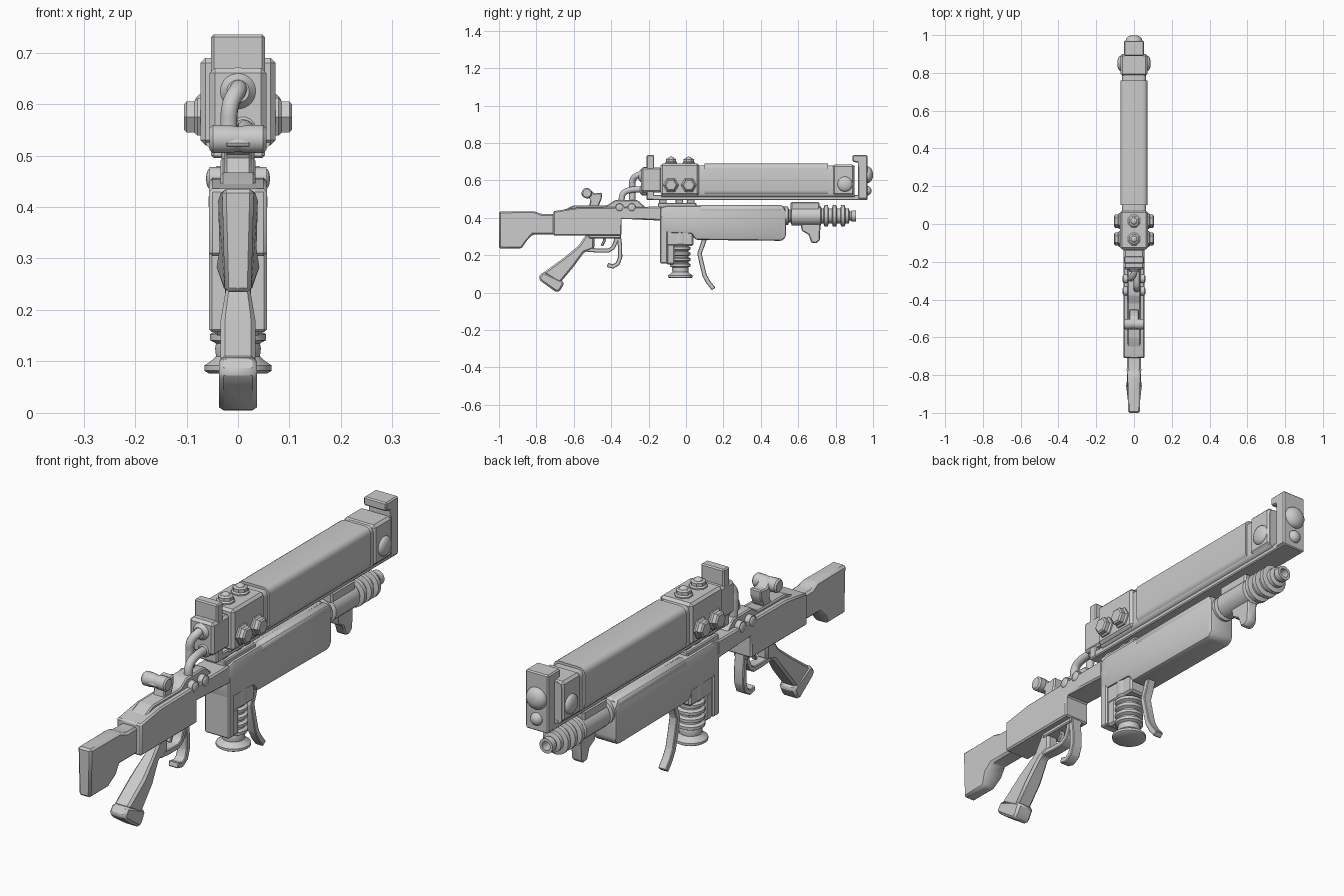
import bpy, bmesh, math
from mathutils import Vector

cube = bpy.data.objects.get("Cube")
if cube:
    bpy.data.objects.remove(cube, do_unlink=True)

GREY = (0.6, 0.6, 0.6, 1.0)
metal = bpy.data.materials.new("plain grey")
metal.use_nodes = True
metal.diffuse_color = GREY
metal.node_tree.nodes["Principled BSDF"].inputs["Base Color"].default_value = GREY


def activate(obj):
    for other in bpy.context.selected_objects:
        other.select_set(False)
    obj.select_set(True)
    bpy.context.view_layer.objects.active = obj


def finish(name, bm, bevel=0, segments=1, edge_rule=None):
    """Bevel the chosen edges and turn the bmesh into a shaded object."""
    bmesh.ops.recalc_face_normals(bm, faces=bm.faces)
    if bevel:
        edges = [e for e in bm.edges if edge_rule is None or edge_rule(e)]
        bmesh.ops.bevel(bm, geom=edges, offset=bevel, segments=segments,
                        profile=0.5, affect='EDGES', clamp_overlap=True)
    mesh = bpy.data.meshes.new(name)
    bm.to_mesh(mesh)
    bm.free()
    mesh.materials.append(metal)
    obj = bpy.data.objects.new(name, mesh)
    bpy.context.collection.objects.link(obj)
    activate(obj)
    bpy.ops.object.shade_smooth_by_angle(angle=math.radians(35))
    return obj


def along_y(edge):
    d = edge.verts[0].co - edge.verts[1].co
    return abs(d.y) > 0.9 * d.length


def block(name, half, y, z, bevel=0.006, segments=1, edge_rule=None):
    """Box centred on x, spanning the given y and z ranges."""
    bm = bmesh.new()
    bmesh.ops.create_cube(bm, size=1)
    for v in bm.verts:
        v.co = (v.co.x * 2 * half, y[0] + (v.co.y + 0.5) * (y[1] - y[0]),
                z[0] + (v.co.z + 0.5) * (z[1] - z[0]))
    return finish(name, bm, bevel, segments, edge_rule)


def prism(name, outline, half, bevel=0.005, width_rule=None, segments=1):
    """Side outline in (y, z), extruded across x."""
    bm = bmesh.new()
    face = bm.faces.new([bm.verts.new((-half, y, z)) for y, z in outline])
    new = bmesh.ops.extrude_face_region(bm, geom=[face])["geom"]
    moved = [g for g in new if isinstance(g, bmesh.types.BMVert)]
    bmesh.ops.translate(bm, verts=moved, vec=(2 * half, 0, 0))
    if width_rule:
        for v in bm.verts:
            v.co.x *= width_rule(v.co.y, v.co.z)
    return finish(name, bm, bevel, segments)


def strip(name, path, thick, half):
    """Bent flat bar following a (y, z) path."""
    pts = [Vector(p) for p in path]
    left, right = [], []
    for i, p in enumerate(pts):
        t = (pts[min(i + 1, len(pts) - 1)] - pts[max(i - 1, 0)]).normalized()
        n = Vector((-t.y, t.x)) * thick / 2
        left.append(p + n)
        right.append(p - n)
    return prism(name, left + right[::-1], half, 0.003)


def lathe(name, profile, origin, axis, sides=24):
    """Turn (radius, distance) pairs around an axis; ends are capped."""
    bm = bmesh.new()
    turn = Vector((0, 0, 1)).rotation_difference(Vector(axis))
    rings = []
    for r, h in profile:
        ring = []
        for i in range(sides):
            a = math.tau * (i + 0.5) / sides
            ring.append(bm.verts.new(Vector(origin) + turn @ Vector(
                (r * math.cos(a), r * math.sin(a), h))))
        rings.append(ring)
    for a, b in zip(rings, rings[1:]):
        for i in range(sides):
            j = (i + 1) % sides
            bm.faces.new((a[i], a[j], b[j], b[i]))
    bm.faces.new(rings[0][::-1])
    bm.faces.new(rings[-1])
    return finish(name, bm)


def tube(name, points, radius):
    """Smooth round pipe through the points."""
    curve = bpy.data.curves.new(name, 'CURVE')
    curve.dimensions = '3D'
    curve.bevel_depth = radius
    curve.bevel_resolution = 3
    curve.use_fill_caps = True
    spline = curve.splines.new('BEZIER')
    spline.bezier_points.add(len(points) - 1)
    for bp, co in zip(spline.bezier_points, points):
        bp.co = co
        bp.handle_left_type = bp.handle_right_type = 'AUTO'
    curve.materials.append(metal)
    obj = bpy.data.objects.new(name, curve)
    bpy.context.collection.objects.link(obj)
    activate(obj)
    bpy.ops.object.convert(target='MESH')
    bpy.ops.object.shade_smooth_by_angle(angle=math.radians(50))


def dome(radius, height):
    return [(radius * math.cos(a), height * math.sin(a))
            for a in (math.radians(d) for d in range(0, 90, 15))]


BOLT = [(0.042, -0.01), (0.042, 0.006), (0.035, 0.012), (0.035, 0.027), (0.028, 0.032)]
UP, BACK, FRONT = (0, 0, 1), (0, 1, 0), (0, -1, 0)
SIDES = (("right", -1), ("left", 1))

# Upper barrel assembly
block("upper_core", 0.064, (-0.13, 0.9), (0.51, 0.68), 0.02, 3, along_y)
block("upper_sleeve", 0.072, (0.1, 0.76), (0.52, 0.69), 0.026, 4, along_y)
block("rear_block", 0.073, (-0.135, 0.07), (0.52, 0.69), 0.01)
block("forward_block", 0.071, (0.785, 0.9), (0.52, 0.685), 0.01)
block("bottom_rail", 0.05, (-0.21, 0.97), (0.495, 0.523), 0.004)
block("rear_plate", 0.052, (-0.21, -0.17), (0.495, 0.735), 0.005)
block("rear_spacer", 0.055, (-0.24, -0.13), (0.535, 0.67), 0.01)
prism("end_bracket", [(0.92, 0.5), (0.97, 0.5), (0.97, 0.735), (0.89, 0.735),
                      (0.89, 0.7), (0.92, 0.695)], 0.052)
lathe("large_end_cap", dome(0.045, 0.03), (0, 0.97, 0.63), BACK)
lathe("small_end_cap", dome(0.026, 0.022), (0, 0.97, 0.545), BACK, 16)

# Bolts on the rear block and forward block
for y in (-0.08, 0.015):
    lathe("top_bolt", [(r * 0.85, h * 0.85) for r, h in BOLT], (0, y, 0.69), UP, 8)
    lathe("top_bolt_head", dome(0.018, 0.012), (0, y, 0.715), UP, 12)
    for side, s in SIDES:
        lathe(side + "_side_bolt", BOLT, (s * 0.073, y, 0.575), (s, 0, 0), 6)
for side, s in SIDES:
    lathe(side + "_round_cap", [(0.042, -0.005)] + dome(0.04, 0.018),
          (s * 0.071, 0.85, 0.58), (s, 0, 0))

# Hoses behind the rear plate
lathe("upper_hose_flange", [(0.046, 0), (0.046, 0.022), (0.03, 0.04), (0.022, 0.05)],
      (0, -0.205, 0.625), FRONT)
lathe("lower_hose_flange", [(0.03, 0), (0.03, 0.03), (0.02, 0.04)],
      (0.01, -0.205, 0.55), FRONT, 16)
tube("upper_hose", [(0, -0.22, 0.63), (0, -0.26, 0.627), (-0.014, -0.285, 0.6),
                    (-0.018, -0.287, 0.56), (-0.015, -0.287, 0.48)], 0.017)
tube("lower_hose", [(0.012, -0.21, 0.55), (0.015, -0.3, 0.548),
                    (0.015, -0.335, 0.53), (0.015, -0.345, 0.47)], 0.017)

# Shoulder stock, narrower towards the lower edge
prism("shoulder_stock", [(-1, 0.435), (-0.81, 0.435), (-0.77, 0.42), (-0.69, 0.42),
                         (-0.69, 0.31), (-0.82, 0.31), (-0.85, 0.28), (-0.88, 0.235),
                         (-1, 0.235)], 0.036, 0.008,
      lambda y, z: 0.72 if z < 0.25 else 0.86 if z > 0.43 else 1)

# Receiver
prism("receiver", [(-0.71, 0.435), (-0.58, 0.455), (-0.13, 0.46), (-0.13, 0.385),
                   (-0.345, 0.395), (-0.345, 0.305), (-0.71, 0.305)], 0.056, 0.006)
prism("top_ridge", [(-0.68, 0.43), (-0.6, 0.467), (-0.42, 0.467), (-0.38, 0.495),
                    (-0.26, 0.495), (-0.22, 0.46), (-0.22, 0.43)], 0.034)
for side, s in SIDES:
    for y in (-0.355, -0.29):
        lathe(side + "_receiver_stud", [(0.024, 0), (0.024, 0.025)] +
              [(r, h + 0.025) for r, h in dome(0.02, 0.007)],
              (s * 0.03, y, 0.455), (s, 0, 0), 12)

# Rear sight
prism("sight_bracket", [(-0.56, 0.52), (-0.545, 0.555), (-0.51, 0.55), (-0.49, 0.53),
                        (-0.45, 0.535), (-0.45, 0.505), (-0.47, 0.455),
                        (-0.52, 0.455), (-0.51, 0.5)], 0.026)
for side, s in SIDES:
    lathe(side + "_sight_knob", [(0.025, 0), (0.028, 0.02), (0.028, 0.049), (0.022, 0.055)],
          (0, -0.53, 0.532), (s, 0, 0), 16)

# Handguard with rounded upper edges
prism("handguard", [(-0.14, 0.455), (-0.1, 0.465), (0.52, 0.465), (0.535, 0.435),
                    (0.535, 0.3), (0.515, 0.277), (0.05, 0.282), (0.03, 0.315),
                    (-0.14, 0.32)], 0.056, 0.013, segments=2)
for side, s in SIDES:
    lathe(side + "_handguard_tube", [(0.012, 0), (0.022, 0.015), (0.022, 0.445), (0.012, 0.46)],
          (s * 0.036, 0.065, 0.446), BACK, 16)
block("handguard_saddle", 0.045, (-0.15, 0.055), (0.455, 0.48), 0.004)
for y in (-0.12, -0.03, 0.03):
    block("saddle_pin", 0.03, (y - 0.025, y + 0.015), (0.475, 0.5), 0.003)

# Front barrel
lathe("front_barrel", [(0.05, 0), (0.05, 0.02), (0.035, 0.025), (0.035, 0.035),
                       (0.052, 0.04), (0.052, 0.195), (0.04, 0.2), (0.04, 0.345),
                       (0.024, 0.35), (0.024, 0.357), (0.03, 0.36), (0.03, 0.385),
                       (0.018, 0.385), (0.018, 0.34)], (0, 0.525, 0.41), BACK)
for y in (0.735, 0.78, 0.825):
    lathe("barrel_ring", [(0.04, 0), (0.058, 0.005), (0.058, 0.023), (0.04, 0.028)],
          (0, y, 0.41), BACK)
block("barrel_top_cap", 0.035, (0.56, 0.715), (0.44, 0.485), 0.007)
prism("barrel_hook", [(0.61, 0.38), (0.72, 0.38), (0.715, 0.28), (0.695, 0.263),
                      (0.67, 0.268), (0.655, 0.31), (0.62, 0.33)], 0.022)

# Canister with ribs, guard plate and release lever
ribs = [(r, 0.135 + 0.03 * i + h) for i in range(4)
        for r, h in ((0.043, 0), (0.055, 0.006), (0.055, 0.018), (0.043, 0.024))]
lathe("canister", [(0.058, 0.077), (0.066, 0.082), (0.066, 0.092), (0.05, 0.103),
                   (0.043, 0.11), (0.045, 0.125)] + ribs +
      [(0.052, 0.26), (0.052, 0.33)], (0, -0.03, 0), UP)
block("canister_mount", 0.048, (-0.11, 0.04), (0.25, 0.34), 0.008)
block("canister_clasp", 0.048, (-0.105, -0.06), (0.15, 0.26), 0.008)
block("guard_plate", 0.056, (-0.138, -0.1), (0.157, 0.41), 0.005)
strip("release_lever", [(0.1, 0.29), (0.085, 0.245), (0.072, 0.21), (0.085, 0.15),
                        (0.1, 0.09), (0.12, 0.055), (0.148, 0.02)], 0.024, 0.018)

# Pistol grip, wider towards the foot
prism("pistol_grip", [(-0.53, 0.315), (-0.575, 0.25), (-0.655, 0.185), (-0.765, 0.105),
                      (-0.675, 0.05), (-0.6, 0.14), (-0.545, 0.215), (-0.49, 0.235),
                      (-0.49, 0.315)], 0.034, 0.009,
      lambda y, z: 0.75 if z > 0.2 else 1)
prism("grip_foot", [(-0.765, 0.112), (-0.79, 0.08), (-0.775, 0.06), (-0.69, 0.0),
                    (-0.672, 0.012), (-0.65, 0.052), (-0.665, 0.065)], 0.037, 0.009)

# Trigger, its guard and the hooked end
strip("trigger_guard", [(-0.53, 0.23), (-0.47, 0.225), (-0.415, 0.225), (-0.39, 0.24),
                        (-0.375, 0.275), (-0.375, 0.31)], 0.022, 0.022)
strip("guard_hook", [(-0.36, 0.31), (-0.353, 0.25), (-0.352, 0.19), (-0.365, 0.155),
                     (-0.39, 0.14), (-0.42, 0.148)], 0.023, 0.022)
strip("trigger", [(-0.44, 0.31), (-0.435, 0.28), (-0.45, 0.25)], 0.014, 0.01)
block("guard_mount", 0.03, (-0.52, -0.35), (0.29, 0.315), 0.004)
